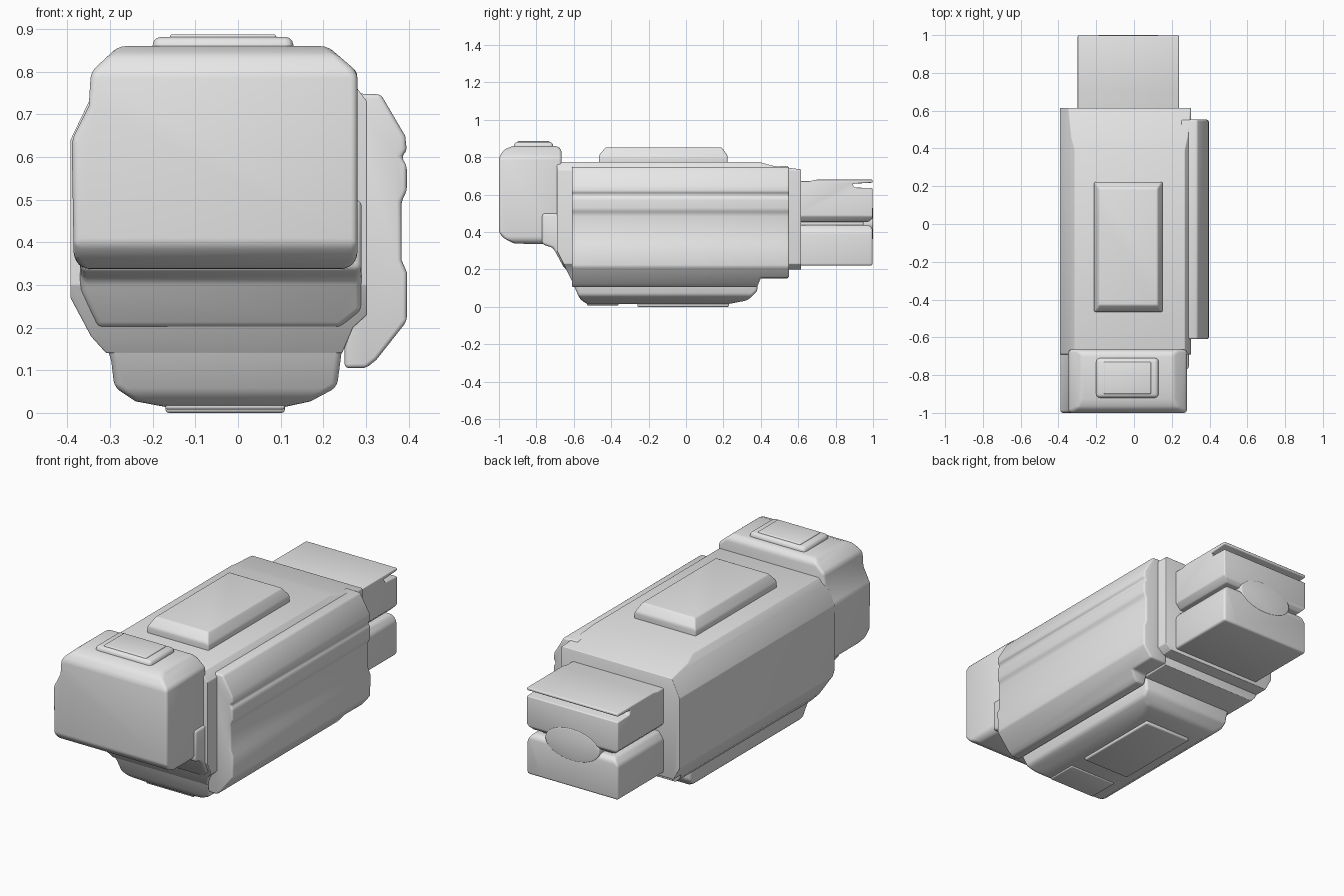
import bpy, bmesh, math

grey = bpy.data.materials.new("light_grey")
grey.diffuse_color = (0.8, 0.8, 0.8, 1)


def prism(name, profile, axis, lo, hi):
    """Extrude a closed 2D outline along an axis (x: y-z outline, y: x-z, z: x-y)."""
    place = {"x": lambda a, b, t: (t, a, b),
             "y": lambda a, b, t: (a, t, b),
             "z": lambda a, b, t: (a, b, t)}[axis]
    bm = bmesh.new()
    low = [bm.verts.new(place(a, b, lo)) for a, b in profile]
    high = [bm.verts.new(place(a, b, hi)) for a, b in profile]
    bm.faces.new(low)
    bm.faces.new(high)
    n = len(profile)
    for i in range(n):
        j = (i + 1) % n
        bm.faces.new((low[i], low[j], high[j], high[i]))
    bmesh.ops.recalc_face_normals(bm, faces=bm.faces)
    mesh = bpy.data.meshes.new(name)
    bm.to_mesh(mesh)
    bm.free()
    mesh.materials.append(grey)
    ob = bpy.data.objects.new(name, mesh)
    bpy.context.collection.objects.link(ob)
    return ob


def activate(ob):
    bpy.ops.object.select_all(action='DESELECT')
    ob.select_set(True)
    bpy.context.view_layer.objects.active = ob


def finish(ob, width=0.015, angle=25):
    """Round the edges and shade smoothly."""
    activate(ob)
    if width:
        m = ob.modifiers.new("round", 'BEVEL')
        m.width = width
        m.segments = 3
        m.limit_method = 'ANGLE'
        m.angle_limit = math.radians(angle)
        bpy.ops.object.modifier_apply(modifier=m.name)
    bpy.ops.object.shade_smooth_by_angle(angle=math.radians(35))
    return ob


def shell(name, front, side, width=0.015):
    """Solid shared by a front outline and a side outline."""
    ys = [p[0] for p in side]
    xs = [p[0] for p in front]
    ob = prism(name, front, "y", min(ys) - 0.1, max(ys) + 0.1)
    cutter = prism("side_cutter", side, "x", min(xs) - 0.1, max(xs) + 0.1)
    cutter.hide_render = True
    activate(ob)
    m = ob.modifiers.new("trim", 'BOOLEAN')
    m.operation = 'INTERSECT'
    m.solver = 'EXACT'
    m.object = cutter
    bpy.ops.object.modifier_apply(modifier=m.name)
    bpy.data.objects.remove(cutter)
    return finish(ob, width)


def box(name, x0, x1, y0, y1, z0, z1, width=0.015):
    rect = [(x0, y0), (x1, y0), (x1, y1), (x0, y1)]
    return finish(prism(name, rect, "z", z0, z1), width)


# Main body with chamfered flanks
shell("body",
      [(-0.31, 0.78), (-0.345, 0.74), (-0.393, 0.64), (-0.393, 0.27), (-0.345, 0.18),
       (-0.30, 0.13), (0.24, 0.13), (0.27, 0.2), (0.303, 0.23), (0.303, 0.73), (0.265, 0.78)],
      [(-0.69, 0.775), (0.39, 0.775), (0.46, 0.755), (0.615, 0.735), (0.615, 0.2),
       (0.545, 0.2), (0.545, 0.152), (-0.61, 0.14), (-0.69, 0.30)])

# Front head
shell("head",
      [(-0.28, 0.86), (-0.345, 0.80), (-0.35, 0.72), (-0.39, 0.64), (-0.385, 0.36),
       (-0.36, 0.335), (0.255, 0.335), (0.28, 0.36), (0.28, 0.80), (0.21, 0.86)],
      [(-1.0, 0.80), (-0.975, 0.84), (-0.92, 0.862), (-0.69, 0.862), (-0.665, 0.84),
       (-0.665, 0.335), (-0.92, 0.338), (-0.97, 0.365), (-1.0, 0.395)], 0.02)
box("head_top_pad", -0.2, 0.13, -0.92, -0.71, 0.83, 0.882, 0.02)
box("head_top_ridge", -0.16, 0.09, -0.9, -0.73, 0.85, 0.888, 0.006)

# Collar between the head and the underside
shell("neck",
      [(-0.37, 0.5), (-0.37, 0.29), (-0.33, 0.2), (0.24, 0.2), (0.29, 0.24), (0.29, 0.5)],
      [(-0.77, 0.5), (-0.77, 0.335), (-0.71, 0.315), (-0.62, 0.15), (-0.5, 0.15), (-0.5, 0.5)])

# Raised plate on top
shell("top_plate",
      [(-0.212, 0.74), (0.152, 0.74), (0.152, 0.80), (0.125, 0.853),
       (-0.185, 0.853), (-0.212, 0.80)],
      [(-0.465, 0.74), (0.222, 0.74), (0.222, 0.81), (0.19, 0.853),
       (-0.43, 0.853), (-0.465, 0.81)], 0.012)

# Ribbed panel on the right flank
shell("side_panel",
      [(0.25, 0.75), (0.335, 0.747), (0.392, 0.65), (0.396, 0.615), (0.383, 0.6),
       (0.396, 0.58), (0.396, 0.52), (0.383, 0.495), (0.383, 0.36), (0.396, 0.33),
       (0.396, 0.215), (0.325, 0.125), (0.30, 0.105), (0.25, 0.105)],
      [(-0.61, 0.77), (-0.61, 0.105), (0.38, 0.105), (0.40, 0.155),
       (0.552, 0.155), (0.552, 0.77)], 0.01)

# Keel under the body, with two flat pads
shell("keel",
      [(-0.32, 0.2), (-0.297, 0.12), (-0.29, 0.06), (-0.24, 0.027), (-0.17, 0.014),
       (0.11, 0.014), (0.17, 0.027), (0.232, 0.06), (0.24, 0.12), (0.25, 0.2)],
      [(-0.63, 0.2), (-0.61, 0.14), (-0.57, 0.045), (-0.53, 0.014), (0.22, 0.014),
       (0.33, 0.035), (0.382, 0.085), (0.385, 0.2)])
box("keel_pad", -0.17, 0.11, -0.26, 0.23, 0.0, 0.05, 0.008)
box("keel_front_pad", -0.17, 0.11, -0.53, -0.36, 0.008, 0.05, 0.006)

# Rear block: lower half, upper half with a notched lip, and the core joining them
shell("rear_lower_block",
      [(-0.298, 0.22), (0.238, 0.22), (0.238, 0.40), (0.21, 0.437), (-0.27, 0.437), (-0.298, 0.40)],
      [(0.58, 0.22), (0.998, 0.22), (0.998, 0.42), (0.98, 0.437), (0.58, 0.437)], 0.012)
shell("rear_upper_block",
      [(-0.27, 0.455), (0.21, 0.455), (0.238, 0.485), (0.238, 0.69), (-0.298, 0.69), (-0.298, 0.485)],
      [(0.58, 0.455), (0.98, 0.455), (0.998, 0.475), (0.998, 0.635), (0.9, 0.638),
       (0.89, 0.658), (0.998, 0.664), (0.998, 0.68), (0.70, 0.68), (0.66, 0.672), (0.58, 0.672)], 0.006)
box("rear_core", -0.24, 0.18, 0.6, 0.95, 0.4, 0.5, 0.01)
disc = [(-0.03 + 0.16 * math.cos(i * math.tau / 24), 0.445 + 0.085 * math.sin(i * math.tau / 24))
        for i in range(24)]
finish(prism("rear_boss", disc, "y", 0.8, 1.0), 0.006, 40)
